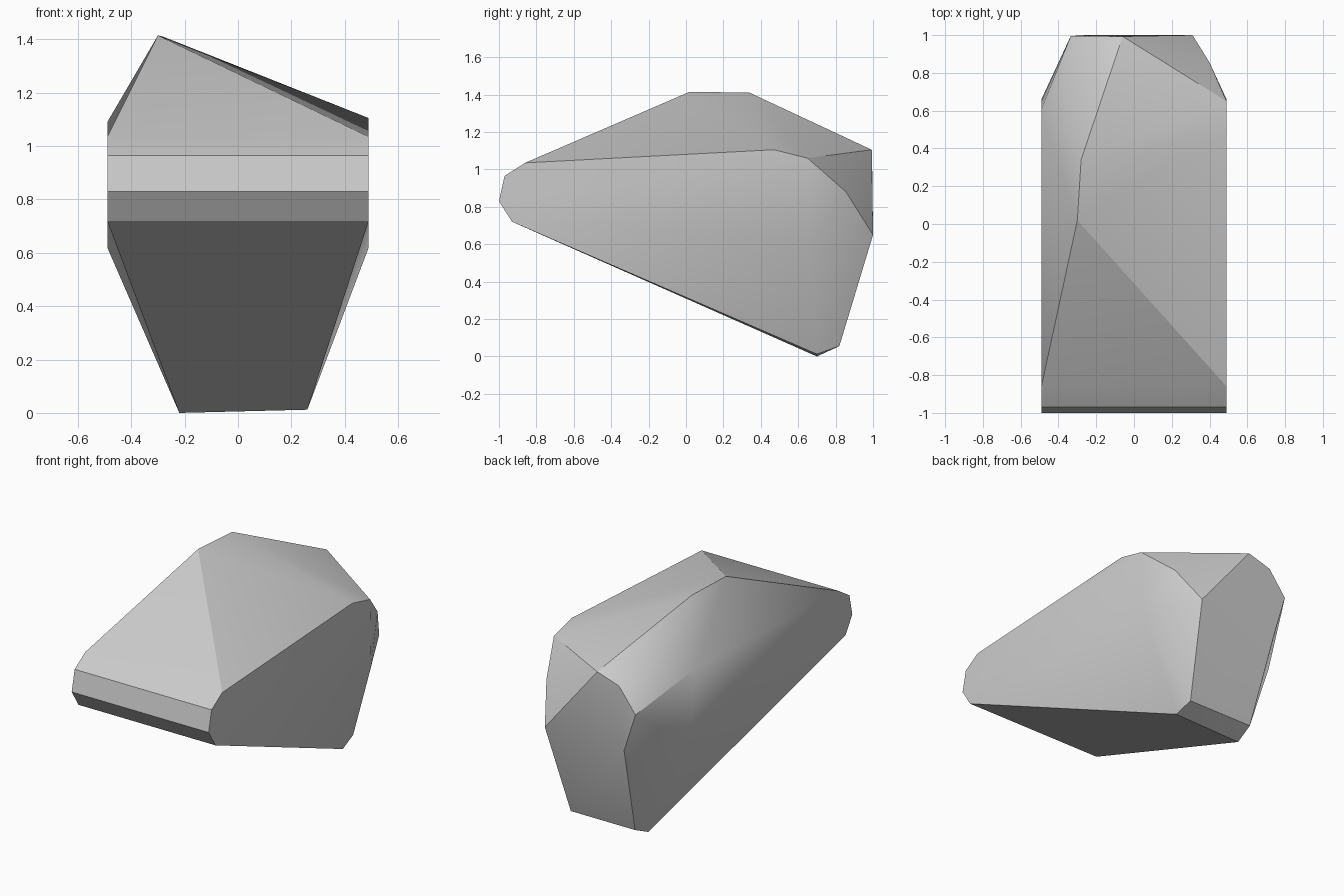
import bpy
import bmesh
import math

cube = bpy.data.objects.get("Cube")
if cube:
    bpy.data.objects.remove(cube, do_unlink=True)

# Single stone grey
stone = bpy.data.materials.new("stone grey")
stone.use_nodes = True
grey = (0.6, 0.6, 0.6, 1)
stone.diffuse_color = grey
stone.node_tree.nodes["Principled BSDF"].inputs["Base Color"].default_value = grey

HALF = 0.49

# Blunt bevelled nose, as (y, z) pairs spanning the full width
nose = [(-0.86, 1.035), (-0.97, 0.965), (-1.0, 0.83), (-0.93, 0.72)]
points = [(s * HALF, y, z) for y, z in nose for s in (-1, 1)]

# Ridge peaks
points += [(-0.30, 0.02, 1.415), (-0.28, 0.34, 1.41)]

# Side corners towards the back
points += [(HALF, 0.47, 1.105), (HALF, 0.65, 1.06), (HALF, 0.66, 0.62),
           (-HALF, 0.61, 1.09), (-HALF, 0.66, 0.62)]

# Back face with its chipped corner
points += [(-0.06, 0.993, 1.105), (0.31, 1.0, 0.65), (0.40, 0.855, 0.88),
           (-0.217, 0.995, 1.056), (-0.335, 0.995, 0.90), (-0.257, 1.0, 0.65)]

# Narrow foot
points += [(-0.22, 0.70, 0.0), (0.26, 0.70, 0.012),
           (-0.21, 0.82, 0.055), (0.25, 0.82, 0.055)]

# Wrap the corners in a faceted shell
bm = bmesh.new()
for p in points:
    bm.verts.new(p)
hull = bmesh.ops.convex_hull(bm, input=bm.verts[:])
loose = [v for v in bm.verts if not v.link_faces]
bmesh.ops.delete(bm, geom=loose, context='VERTS')
bmesh.ops.dissolve_limit(bm, angle_limit=math.radians(1.5),
                         verts=bm.verts[:], edges=bm.edges[:])
bmesh.ops.recalc_face_normals(bm, faces=bm.faces[:])

mesh = bpy.data.meshes.new("rock")
bm.to_mesh(mesh)
bm.free()
mesh.materials.append(stone)
rock = bpy.data.objects.new("rock", mesh)
bpy.context.collection.objects.link(rock)

# Soft shading on shallow edges, crisp on the strong ones
bpy.ops.object.select_all(action='DESELECT')
rock.select_set(True)
bpy.context.view_layer.objects.active = rock
bpy.ops.object.shade_smooth_by_angle(angle=math.radians(30))
